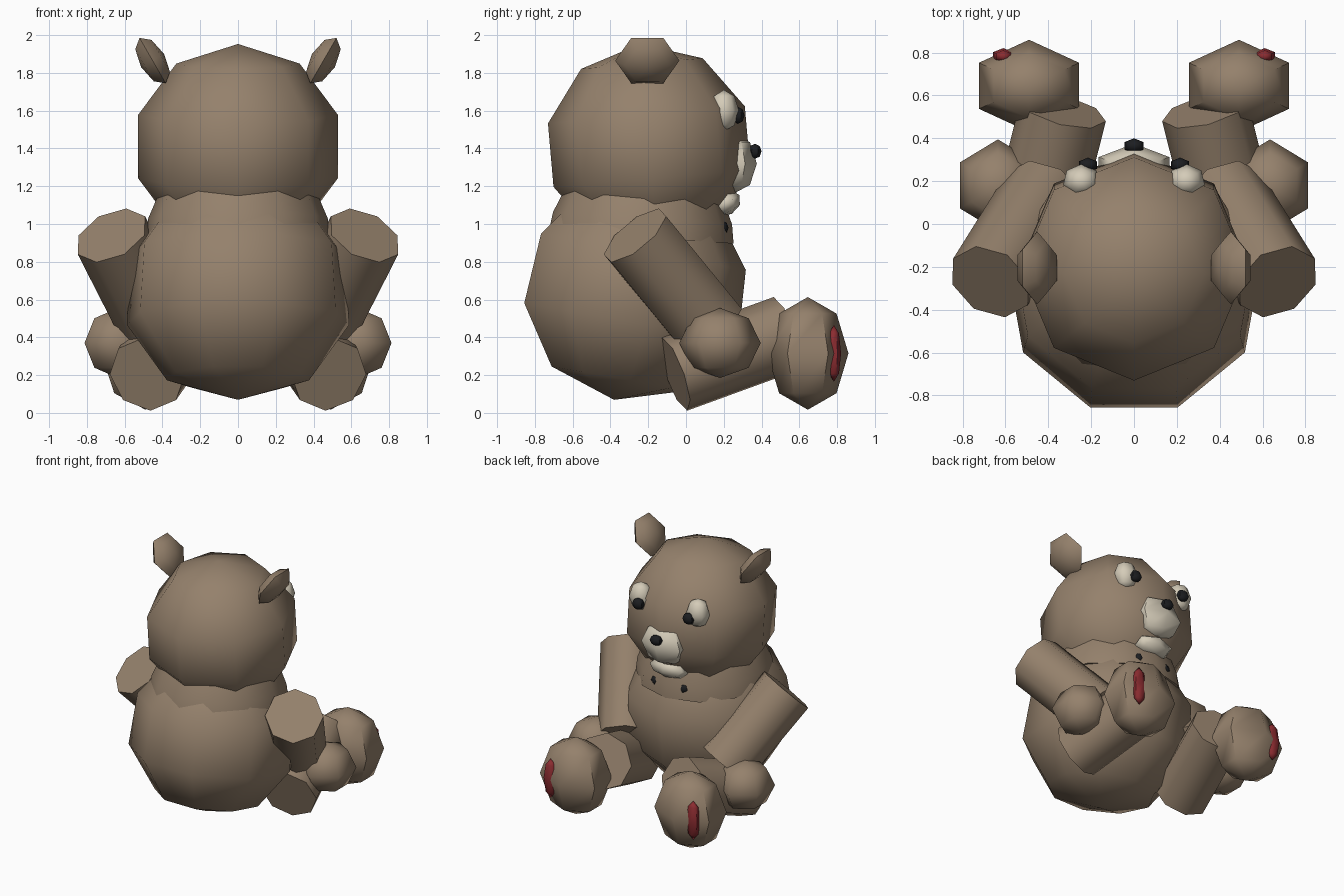
import bpy, math
from mathutils import Matrix, Vector, Euler

if "Cube" in bpy.data.objects:
    bpy.data.objects.remove(bpy.data.objects["Cube"])


def material(name, rgb):
    m = bpy.data.materials.new(name)
    m.diffuse_color = (*rgb, 1)
    m.use_nodes = True
    m.node_tree.nodes["Principled BSDF"].inputs["Base Color"].default_value = m.diffuse_color
    return m


FUR = material("brown fur", (0.30, 0.22, 0.15))
CREAM = material("cream", (0.66, 0.60, 0.48))
BLACK = material("black", (0.012, 0.013, 0.015))
RED = material("red", (0.26, 0.025, 0.03))


def add(name, verts, faces, mat):
    me = bpy.data.meshes.new(name)
    me.from_pydata(verts, [], faces)
    me.materials.append(mat)
    for p in me.polygons:
        p.use_smooth = True
    me.set_sharp_from_angle(angle=math.radians(62))
    ob = bpy.data.objects.new(name, me)
    bpy.context.collection.objects.link(ob)
    return ob


def lathe(name, rings, n, mat, mtx):
    """Closed stack of n-sided rings (radius, height), one corner at +y; radius 0 is a pole."""
    verts, rows, faces = [], [], []
    for r, h in rings:
        row = []
        for k in range(n if r > 0 else 1):
            a = 2 * math.pi * k / n
            row.append(len(verts))
            verts.append(mtx @ Vector((-r * math.sin(a), r * math.cos(a), h)))
        rows.append(row)
    for lo, hi in zip(rows, rows[1:]):
        for k in range(n):
            j = (k + 1) % n
            f = [lo[k % len(lo)], lo[j % len(lo)], hi[j % len(hi)], hi[k % len(hi)]]
            faces.append(list(dict.fromkeys(f)))
    if len(rows[0]) > 1:
        faces.append(rows[0][::-1])
    if len(rows[-1]) > 1:
        faces.append(rows[-1])
    return add(name, verts, faces, mat)


def ball(name, c, size, mat, n=6, rows=4, rot=(0, 0, 0), taper=0.0):
    rings = []
    for i in range(rows + 1):
        t = math.pi * i / rows
        h = -math.cos(t)
        r = math.sin(t) * (1 - taper * h) if 0 < i < rows else 0
        rings.append((r, h))
    e = Euler([math.radians(a) for a in rot]).to_matrix().to_4x4()
    mtx = Matrix.Translation(c) @ e @ Matrix.Diagonal((*size, 1))
    return lathe(name, rings, n, mat, mtx)


def limb(name, a, b, r, n=8):
    a, b = Vector(a), Vector(b)
    q = (b - a).to_track_quat('Z', 'Y').to_matrix().to_4x4()
    return lathe(name, [(r, 0), (r, (b - a).length)], n, FUR, Matrix.Translation(a) @ q)


# Body, neck and head
ball("body", (0, -0.275, 0.67), (0.615, 0.61, 0.61), FUR, 9, 5, (-10, 0, 0), 0.07)
lathe("neck", [(0.49, -0.10), (0.475, 0.0), (0.42, 0.13)], 12, FUR,
      Matrix.Translation((0, -0.23, 1.03)) @ Matrix.Rotation(math.radians(-4), 4, 'X'))
ball("head", (0, -0.195, 1.41), (0.556, 0.55, 0.545), FUR, 8, 5, (5, 0, 0))

# Face
ball("muzzle", (0, 0.25, 1.32), (0.19, 0.125, 0.16), CREAM, 6, 4)
ball("nose", (0, 0.365, 1.385), (0.05, 0.035, 0.04), BLACK, 6, 4)
ball("lower_jaw", (0, 0.21, 1.11), (0.16, 0.085, 0.065), CREAM, 6, 4, (30, 0, 0))

for s, side in ((1, "right"), (-1, "left")):
    # Eyes, ears and the small dots under the jaw
    ball(side + "_eye", (s * 0.245, 0.2, 1.6), (0.088, 0.08, 0.11), CREAM, 7, 4)
    ball(side + "_pupil", (s * 0.215, 0.275, 1.575), (0.048, 0.035, 0.045), BLACK, 6, 4)
    ball(side + "_dot", (s * 0.12, 0.19, 0.98), (0.04, 0.035, 0.04), BLACK, 6, 4)
    ball(side + "_ear", (s * 0.452, -0.205, 1.865), (0.16, 0.17, 0.07), FUR, 6, 4,
         (0, s * 120, 0))
    # Arms bent forward, with round paws
    limb(side + "_arm", (s * 0.67, -0.27, 0.94), (s * 0.42, 0.13, 0.45), 0.205)
    ball(side + "_paw", (s * 0.635, 0.18, 0.37), (0.205, 0.215, 0.185), FUR, 6, 4)
    # Legs stretched forward, with round feet and red sole patches
    limb(side + "_leg", (s * 0.48, -0.06, 0.205), (s * 0.33, 0.53, 0.42), 0.205)
    ball(side + "_foot", (s * 0.49, 0.645, 0.315), (0.27, 0.215, 0.298), FUR, 6, 4)
    ball(side + "_sole_patch", (s * 0.61, 0.783, 0.315), (0.055, 0.038, 0.15), RED, 6, 4)
